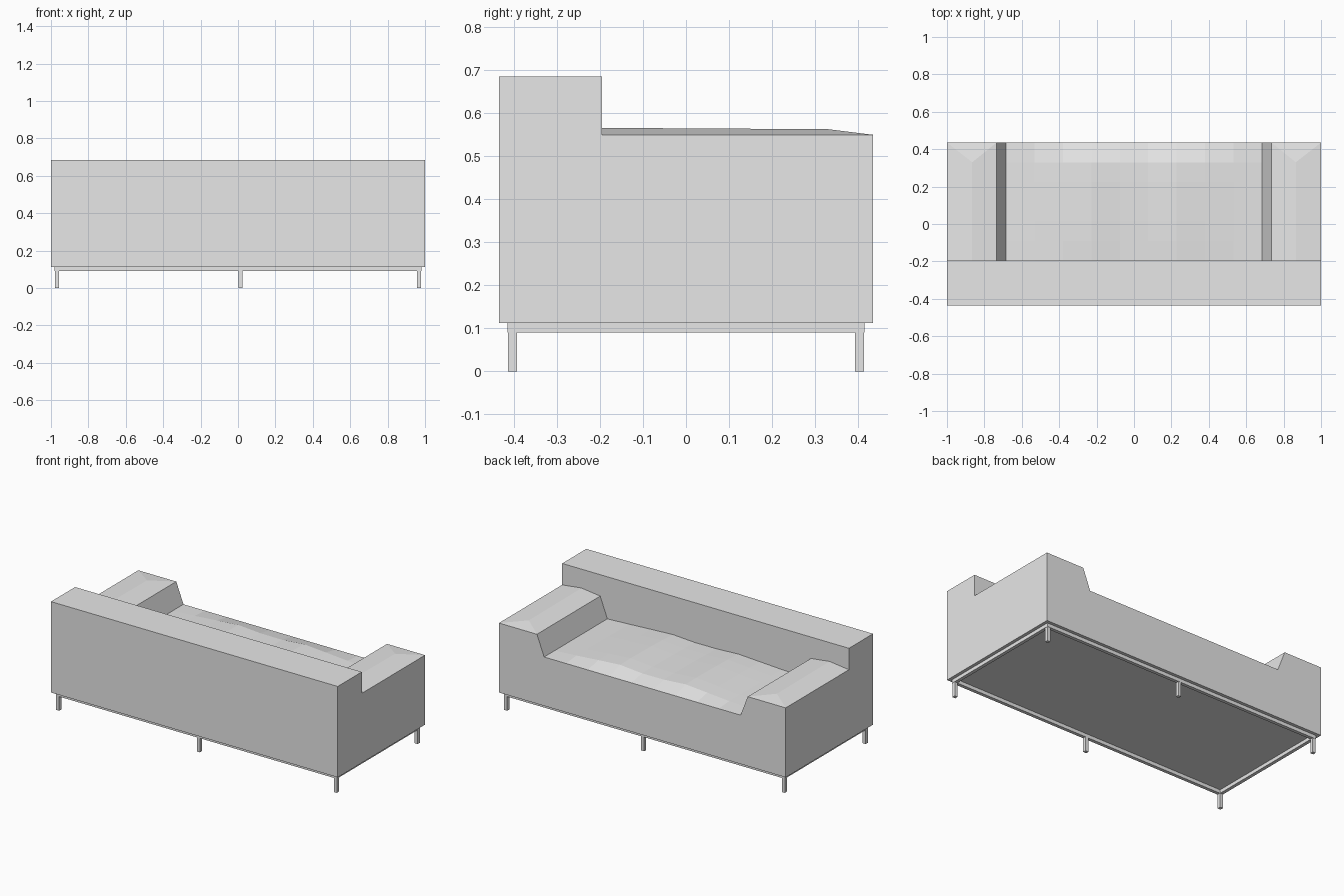
import bpy
import bmesh

cube = bpy.data.objects.get("Cube")
if cube:
    bpy.data.objects.remove(cube, do_unlink=True)

grey = bpy.data.materials.new("plain grey")
grey.use_nodes = True
colour = (0.8, 0.8, 0.8, 1)
grey.diffuse_color = colour
grey.node_tree.nodes["Principled BSDF"].inputs["Base Color"].default_value = colour

BACK_Y, FACE_Y, OPEN_Y = -0.435, -0.195, 0.435
BASE_Z, SEAT_Z, ARM_Z, TOP_Z = 0.112, 0.42, 0.55, 0.685
ARM_X, SEAT_X = 0.735, 0.685


def finish(name, bm):
    mesh = bpy.data.meshes.new(name)
    bm.to_mesh(mesh)
    bm.free()
    mesh.materials.append(grey)
    obj = bpy.data.objects.new(name, mesh)
    bpy.context.collection.objects.link(obj)
    return obj


def box(name, x0, x1, y0, y1, z0, z1):
    bm = bmesh.new()
    bmesh.ops.create_cube(bm, size=1)
    for v in bm.verts:
        v.co.x = x1 if v.co.x > 0 else x0
        v.co.y = y1 if v.co.y > 0 else y0
        v.co.z = z1 if v.co.z > 0 else z0
    return finish(name, bm)


# Backrest
box("backrest", -1, 1, BACK_Y, FACE_Y, BASE_Z, TOP_Z)

# Body: the arm and seat outline, extruded and left open on top
half = [(1, BASE_Z), (1, ARM_Z), (ARM_X, ARM_Z), (SEAT_X, SEAT_Z)]
outline = half + [(-x, z) for x, z in reversed(half)]
bm = bmesh.new()
face = bm.faces.new([bm.verts.new((x, FACE_Y, z)) for x, z in outline])
extruded = bmesh.ops.extrude_face_region(bm, geom=[face], use_keep_orig=True)["geom"]
for v in extruded:
    if isinstance(v, bmesh.types.BMVert):
        v.co.y = OPEN_Y
bmesh.ops.recalc_face_normals(bm, faces=bm.faces)
bm.normal_update()
tops = [f for f in bm.faces if f.normal.z > 0.99]
bmesh.ops.delete(bm, geom=tops, context="FACES")
finish("body", bm)

# Hipped tops of the arms
for side, label in ((1, "left"), (-1, "right")):
    bm = bmesh.new()
    points = [(1, FACE_Y, ARM_Z), (1, OPEN_Y, ARM_Z), (ARM_X, OPEN_Y, ARM_Z),
              (ARM_X, FACE_Y, ARM_Z), (0.865, FACE_Y, 0.566), (0.865, 0.33, 0.563)]
    v = [bm.verts.new((side * x, y, z)) for x, y, z in points]
    for ids in ((0, 1, 5, 4), (1, 2, 5), (2, 3, 4, 5), (3, 0, 4)):
        bm.faces.new([v[i] for i in ids])
    bmesh.ops.recalc_face_normals(bm, faces=bm.faces)
    if max(bm.faces, key=lambda f: abs(f.normal.z)).normal.z < 0:
        bmesh.ops.reverse_faces(bm, faces=bm.faces)
    finish(label + "_arm_top", bm)

# Soft seat, with humps where the cushions meet
across = [0, 0.008, 0.02, 0.032, 0.021, 0.02, 0.033, 0.022, 0.01, 0]
along = [0.7, 0.85, 0.95, 1, 1.05, 1, 0]
bm = bmesh.new()
rows = []
for j, rise in enumerate(along):
    y = FACE_Y + (OPEN_Y - FACE_Y) * j / (len(along) - 1)
    rows.append([bm.verts.new((SEAT_X * (2 * i / (len(across) - 1) - 1), y, SEAT_Z + h * rise))
                 for i, h in enumerate(across)])
for a, b in zip(rows, rows[1:]):
    for i in range(len(across) - 1):
        bm.faces.new((a[i], a[i + 1], b[i + 1], b[i]))
finish("seat", bm)

# Base frame rails
RAIL, FX, FY, FZ = 0.021, 0.98, 0.415, 0.09
for s, label in ((1, "left"), (-1, "right")):
    xs = sorted((s * FX, s * (FX - RAIL)))
    box(label + "_rail", *xs, -FY, FY, FZ, BASE_Z)
for s, label in ((1, "rear"), (-1, "front")):
    ys = sorted((s * FY, s * (FY - RAIL)))
    box(label + "_rail", RAIL - FX, FX - RAIL, *ys, FZ, BASE_Z)

# Legs
W = 0.0105
for s, label in ((1, "rear"), (-1, "front")):
    for x, place in ((0.968, "left"), (0.013, "middle"), (-0.968, "right")):
        y = s * 0.403
        box(label + "_" + place + "_leg", x - W, x + W, y - W, y + W, 0, FZ + 0.01)
